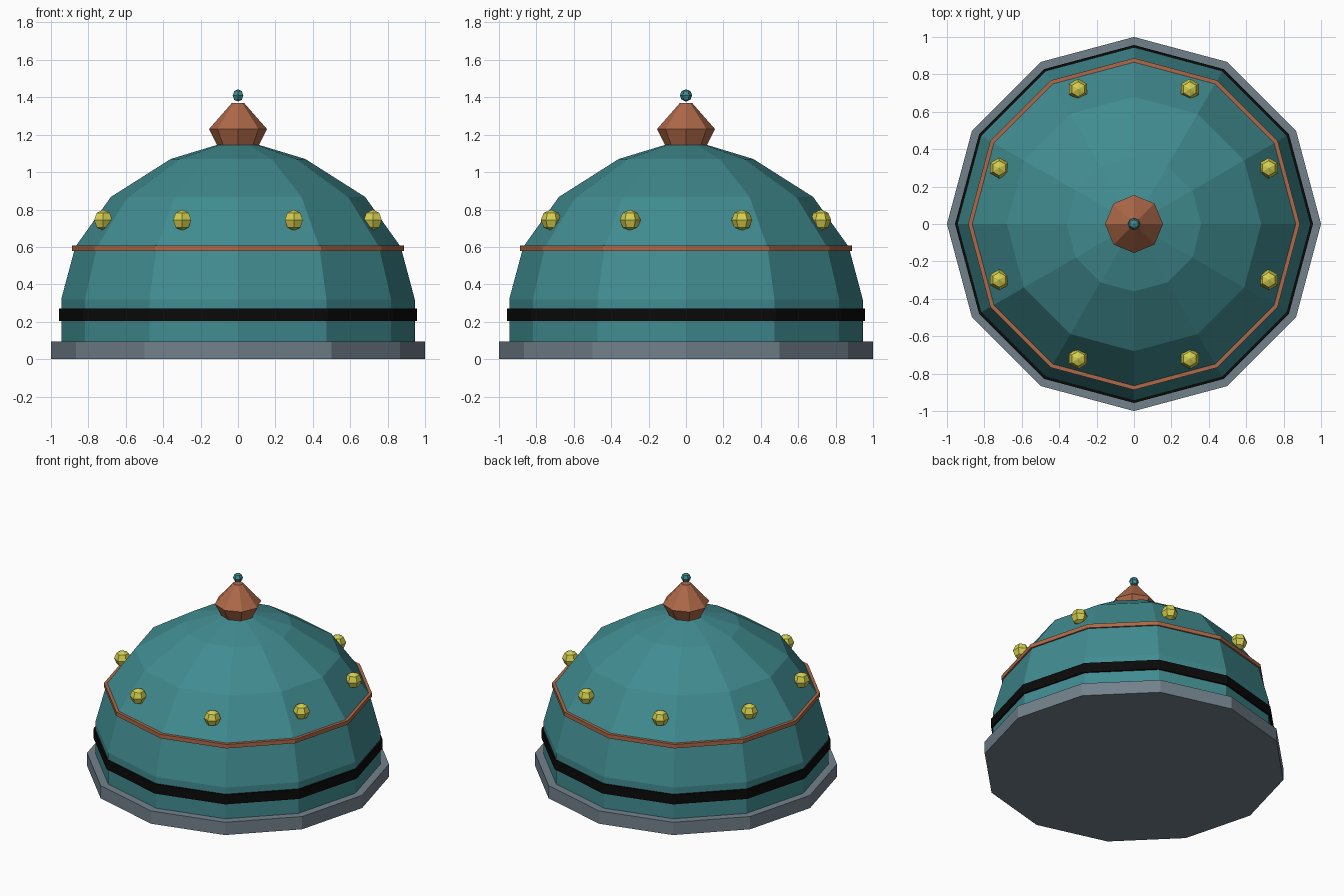
import bpy
import math

cube = bpy.data.objects.get("Cube")
if cube:
    bpy.data.objects.remove(cube, do_unlink=True)


def material(name, rgb):
    m = bpy.data.materials.new(name)
    m.use_nodes = True
    color = (*rgb, 1.0)
    m.diffuse_color = color
    m.node_tree.nodes["Principled BSDF"].inputs["Base Color"].default_value = color
    return m


teal = material("teal", (0.052, 0.26, 0.28))
copper = material("copper", (0.42, 0.14, 0.065))
yellow = material("yellow", (0.66, 0.62, 0.08))
black = material("black", (0.003, 0.003, 0.003))
grey = material("slate_grey", (0.17, 0.22, 0.26))


def lathe(name, profile, sides, mat, location=(0, 0, 0), start=0.0):
    """Faceted solid of revolution; a zero radius becomes a single pole."""
    verts, rings, faces = [], [], []
    for r, z in profile:
        count = sides if r > 0 else 1
        rings.append([len(verts) + i for i in range(count)])
        for i in range(count):
            a = start + math.tau * i / sides
            verts.append((r * math.cos(a), r * math.sin(a), z))
    for low, high in zip(rings, rings[1:]):
        for i in range(sides):
            j = (i + 1) % sides
            if len(low) == 1:
                faces.append((low[0], high[j], high[i]))
            elif len(high) == 1:
                faces.append((low[i], low[j], high[0]))
            else:
                faces.append((low[i], low[j], high[j], high[i]))
    # Close open ends
    if len(rings[0]) > 1:
        faces.append(tuple(reversed(rings[0])))
    if len(rings[-1]) > 1:
        faces.append(tuple(rings[-1]))
    mesh = bpy.data.meshes.new(name)
    mesh.from_pydata(verts, [], faces)
    mesh.materials.append(mat)
    obj = bpy.data.objects.new(name, mesh)
    obj.location = location
    bpy.context.collection.objects.link(obj)
    return obj


def band(name, radius, bottom, top, sides, mat):
    return lathe(name, [(radius, bottom), (radius, top)], sides, mat)


def ball(name, radius, sides, mat, location, start=0.0):
    d = radius * math.sqrt(0.5)
    profile = [(0, -radius), (d, -d), (radius, 0), (d, d), (0, radius)]
    return lathe(name, profile, sides, mat, location, start)


# Base and dome with its straight wall
SIDES = 12
band("base_plinth", 1.0, 0.0, 0.093, SIDES, grey)
lathe("dome", [(0.945, 0.08), (0.945, 0.32), (0.87, 0.60), (0.68, 0.867),
               (0.36, 1.07), (0.11, 1.146)], SIDES, teal)

# Bands around the dome
band("lower_band", 0.957, 0.203, 0.272, SIDES, black)
band("upper_band", 0.887, 0.578, 0.607, SIDES, copper)

# Finial and its tip
lathe("finial", [(0.11, 1.14), (0.155, 1.23), (0.033, 1.369)], 8, copper)
ball("finial_tip", 0.033, 6, teal, (0, 0, 1.41), math.pi / 2)

# Ring of studs
for i in range(8):
    a = math.tau * (i + 0.5) / 8
    ball(f"stud_{i + 1}", 0.056, 6, yellow,
         (0.78 * math.cos(a), 0.78 * math.sin(a), 0.743), math.pi / 2)
